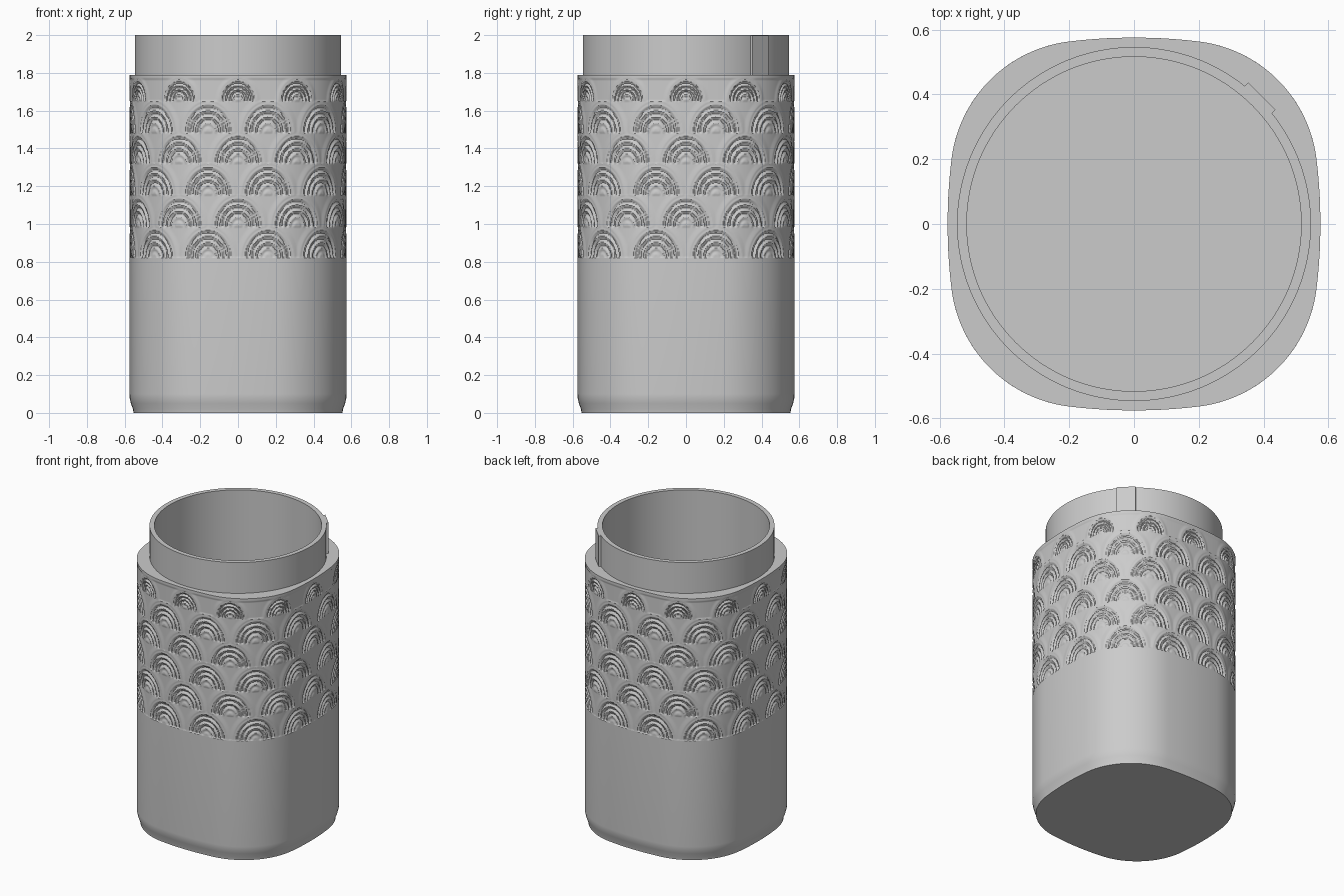
import bpy
import bmesh
from math import sin, cos, pi, radians, hypot

if "Cube" in bpy.data.objects:
    bpy.data.objects.remove(bpy.data.objects["Cube"], do_unlink=True)

grey = bpy.data.materials.new("plain_grey")
grey.use_nodes = True
colour = (0.6, 0.6, 0.6, 1)
grey.diffuse_color = colour
grey.node_tree.nodes["Principled BSDF"].inputs["Base Color"].default_value = colour

# Rounded-square section: shallow side arcs blended into tighter corner arcs
HALF, SIDE_R, SIDE_A = 0.575, 1.67, 0.12
SPAN = (SIDE_R - HALF) / (cos(SIDE_A) - sin(SIDE_A))
CORNER_R, CORNER_C = SIDE_R - SPAN, SPAN * sin(SIDE_A)
SIDE_L = SIDE_R * SIDE_A
QUARTER = 2 * SIDE_L + CORNER_R * (pi / 2 - 2 * SIDE_A)


def section(s, inset=0.0):
    """Point at arc length s around the section, moved inward by inset."""
    q, s = divmod(s, QUARTER)
    if s < SIDE_L:
        a, r, cx, cy = s / SIDE_R, SIDE_R, HALF - SIDE_R, 0
    elif s < QUARTER - SIDE_L:
        a, r, cx, cy = SIDE_A + (s - SIDE_L) / CORNER_R, CORNER_R, CORNER_C, CORNER_C
    else:
        a, r, cx, cy = pi / 2 - (QUARTER - s) / SIDE_R, SIDE_R, 0, HALF - SIDE_R
    x, y = cx + (r - inset) * cos(a), cy + (r - inset) * sin(a)
    t = q * pi / 2
    return x * cos(t) - y * sin(t), x * sin(t) + y * cos(t)


def loft(name, rings, cap_first=False, cap_last=False):
    """Join closed rings of points into one skin."""
    bm = bmesh.new()
    loops = [[bm.verts.new(p) for p in ring] for ring in rings]
    n = len(loops[0])
    for low, high in zip(loops, loops[1:]):
        for i in range(n):
            j = (i + 1) % n
            bm.faces.new((low[i], low[j], high[j], high[i]))
    if cap_first:
        bm.faces.new(loops[0][::-1])
    if cap_last:
        bm.faces.new(loops[-1])
    return finish(name, bm)


def finish(name, bm):
    mesh = bpy.data.meshes.new(name)
    bm.to_mesh(mesh)
    bm.free()
    mesh.materials.append(grey)
    ob = bpy.data.objects.new(name, mesh)
    bpy.context.collection.objects.link(ob)
    bpy.ops.object.select_all(action="DESELECT")
    ob.select_set(True)
    bpy.context.view_layer.objects.active = ob
    bpy.ops.object.shade_smooth_by_angle(angle=radians(35))
    return ob


def squared_ring(z, inset, count):
    return [(*section(4 * QUARTER * i / count, inset), z) for i in range(count)]


def round_ring(z, r, count=128):
    return [(r * cos(2 * pi * i / count), r * sin(2 * pi * i / count), z)
            for i in range(count)]


# Lower body with a tapered foot
BAND_LOW, BAND_HIGH = 0.82, 1.79
foot = [(0, 0.022), (0.02, 0.019), (0.05, 0.008), (0.08, 0.001), (0.1, 0), (BAND_LOW, 0)]
loft("lower_body", [squared_ring(z, d, 240) for z, d in foot], cap_first=True)

# Relief band: staggered rows of fans made of concentric ridges
PITCH, ROW = QUARTER / 3, 0.166


def fan_inset(s, z):
    row = max(0, min(5, int((z - BAND_LOW) / ROW)))
    shift = 0.5 if row % 2 == 0 else 0
    u = ((s / PITCH + shift + 0.5) % 1 - 0.5) * PITCH
    v = z - BAND_LOW - row * ROW
    size = 0.72 if row == 5 else 1
    rho = hypot(u / 0.138, v / 0.166) / size
    if z > BAND_HIGH - 0.02 or z < BAND_LOW + 0.006:
        return 0
    if rho >= 1:
        return min(0.004, 0.02 * (rho - 1))
    ridge = 0.5 + 0.5 * cos(2 * pi * 5 * rho)
    return 0.010 * ridge * min(1, rho * 2.5) * min(1, (1 - rho) * 9)


AROUND, UP = 624, 150
band = []
for k in range(UP + 1):
    z = BAND_LOW + (BAND_HIGH - BAND_LOW) * k / UP
    lengths = [4 * QUARTER * i / AROUND for i in range(AROUND)]
    band.append([(*section(s, fan_inset(s, z)), z) for s in lengths])
loft("relief_band", band)

# Flat shoulder between the body and the neck
inner = []
for x, y, z in squared_ring(BAND_HIGH, 0, 240):
    k = 0.535 / hypot(x, y)
    inner.append((x * k, y * k, z))
loft("shoulder", [squared_ring(BAND_HIGH, 0, 240), inner])

# Round neck that continues inside as the container wall and floor
NECK_R, BORE_R = 0.546, 0.516
loft("neck_and_bore", [round_ring(BAND_HIGH - 0.03, NECK_R), round_ring(2, NECK_R),
                       round_ring(2, BORE_R), round_ring(0.06, BORE_R)], cap_last=True)

# Small flat tab on the back left of the neck
bm = bmesh.new()
bmesh.ops.create_cube(bm, size=1)
bmesh.ops.scale(bm, vec=(0.025, 0.118, 2 - BAND_HIGH), verts=bm.verts)
tab = finish("neck_tab", bm)
tab.rotation_euler.z = pi / 4
tab.location = (0.545 * cos(pi / 4), 0.545 * sin(pi / 4), (2 + BAND_HIGH) / 2 - 0.001)
